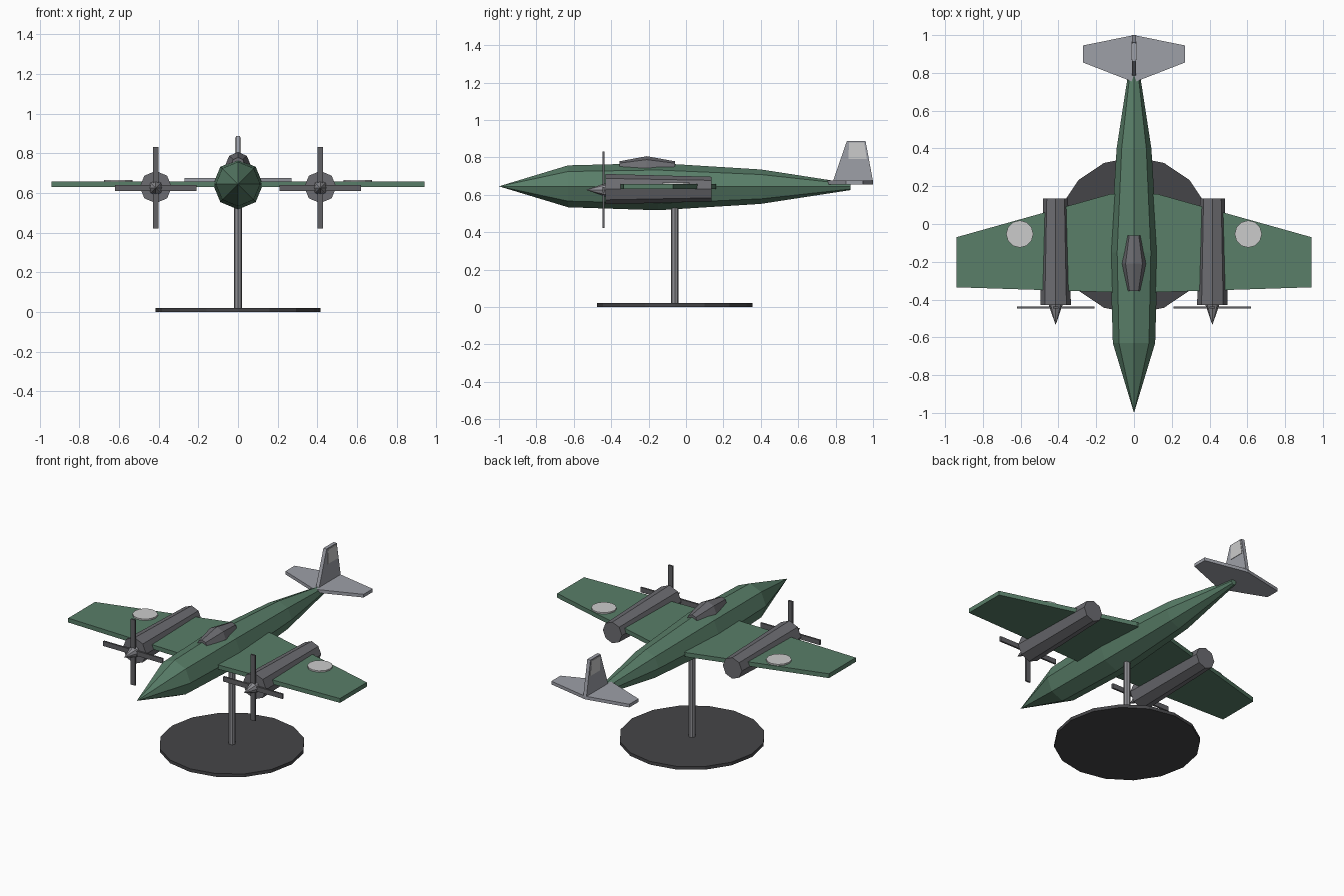
import bpy, bmesh
from math import pi, cos, sin

if "Cube" in bpy.data.objects:
    bpy.data.objects.remove(bpy.data.objects["Cube"])


def mat(name, r, g, b):
    m = bpy.data.materials.new(name)
    m.diffuse_color = (r, g, b, 1)
    m.use_nodes = True
    m.node_tree.nodes["Principled BSDF"].inputs["Base Color"].default_value = m.diffuse_color
    return m


GREEN = mat("green_paint", 0.10, 0.21, 0.14)
DARK = mat("dark_metal", 0.15, 0.15, 0.165)
BLADE = mat("blade_metal", 0.12, 0.12, 0.13)
BLACK = mat("base_black", 0.06, 0.06, 0.065)
TAIL = mat("tail_grey", 0.34, 0.35, 0.39)
STEEL = mat("stand_steel", 0.27, 0.27, 0.29)
PALE = mat("pale_marking", 0.55, 0.54, 0.53)


def finish(name, bm, material):
    bmesh.ops.remove_doubles(bm, verts=bm.verts, dist=1e-5)
    bmesh.ops.recalc_face_normals(bm, faces=bm.faces)
    me = bpy.data.meshes.new(name)
    bm.to_mesh(me)
    bm.free()
    me.materials.append(material)
    ob = bpy.data.objects.new(name, me)
    bpy.context.collection.objects.link(ob)
    return ob


def loft(name, x, stations, material, sides=8, axis="y"):
    """Skin rings along y (pos, centre z, radius) or z (pos, centre y, radius)."""
    bm = bmesh.new()
    rings = []
    for p, c, r in stations:
        ring = []
        for i in range(sides):
            a = 2 * pi * i / sides
            u, v = x + r * cos(a), c + r * sin(a)
            ring.append(bm.verts.new((u, p, v) if axis == "y" else (u, v, p)))
        rings.append(ring)
    for a, b in zip(rings, rings[1:]):
        for i in range(sides):
            j = (i + 1) % sides
            bm.faces.new((a[i], a[j], b[j], b[i]))
    for (p, c, r), ring in ((stations[0], rings[0]), (stations[-1], rings[-1])):
        if r > 0.001:
            bm.faces.new(ring)
    return finish(name, bm, material)


def slab(name, outline, lo, hi, material, plane="xy"):
    """Extrude an outline: xy outline along z, or yz outline along x."""
    bm = bmesh.new()
    def place(p, h):
        return (p[0], p[1], h) if plane == "xy" else (h, p[0], p[1])
    a = [bm.verts.new(place(p, lo)) for p in outline]
    b = [bm.verts.new(place(p, hi)) for p in outline]
    bm.faces.new(a)
    bm.faces.new(b)
    for i in range(len(a)):
        j = (i + 1) % len(a)
        bm.faces.new((a[i], a[j], b[j], b[i]))
    return finish(name, bm, material)


def box(name, centre, size, material):
    x, y, z = centre
    w, d, h = (s / 2 for s in size)
    return slab(name, [(x - w, y - d), (x + w, y - d), (x + w, y + d), (x - w, y + d)],
                z - h, z + h, material)


def mirrored(half):
    return half + [(-x, y) for x, y in reversed(half) if x > 0]


# Display stand
loft("stand_base", 0, [(0, -0.06, 0.415), (0.02, -0.06, 0.415)], BLACK, 16, "z")
loft("stand_pole", 0, [(0.005, -0.06, 0.02), (0.58, -0.06, 0.02)], STEEL, 8, "z")

# Fuselage and canopy
loft("fuselage", 0, [(-1, 0.645, 0.0), (-0.63, 0.645, 0.112), (-0.15, 0.643, 0.126),
                     (0.40, 0.643, 0.092), (0.88, 0.643, 0.018)], GREEN)
loft("canopy", 0, [(-0.355, 0.745, 0.034), (-0.21, 0.743, 0.063),
                   (-0.06, 0.743, 0.036)], DARK)

# Wing and tail surfaces
slab("wing", mirrored([(0.0, -0.365), (0.94, -0.335), (0.94, -0.07), (0.12, 0.16)]),
     0.63, 0.657, GREEN)
slab("tailplane", mirrored([(0.0, 0.75), (0.27, 0.855), (0.27, 0.945), (0.0, 1.0)]),
     0.655, 0.675, TAIL)
slab("tail_fin", [(0.785, 0.67), (0.86, 0.887), (0.96, 0.887), (1.0, 0.67)],
     -0.011, 0.011, TAIL, "yz")
slab("fin_panel", [(0.868, 0.79), (0.872, 0.88), (0.952, 0.88), (0.967, 0.79)],
     -0.014, 0.014, PALE, "yz")

# Engines, propellers and wing markings on both sides
for side, s in (("left", -1), ("right", 1)):
    x, z = s * 0.415, 0.63
    loft(side + "_engine", x, [(-0.43, z, 0.081), (0.135, z, 0.066)], DARK)
    loft(side + "_spinner", x, [(-0.535, z - 0.004, 0.0), (-0.425, z - 0.004, 0.038)], STEEL)
    box(side + "_blade_vertical", (x, -0.441, z - 0.004), (0.03, 0.011, 0.41), BLADE)
    box(side + "_blade_horizontal", (x, -0.441, z - 0.004), (0.41, 0.011, 0.03), BLADE)
    loft(side + "_wing_roundel", s * 0.605, [(0.65, -0.053, 0.072), (0.666, -0.053, 0.072)],
         PALE, 12, "z")
